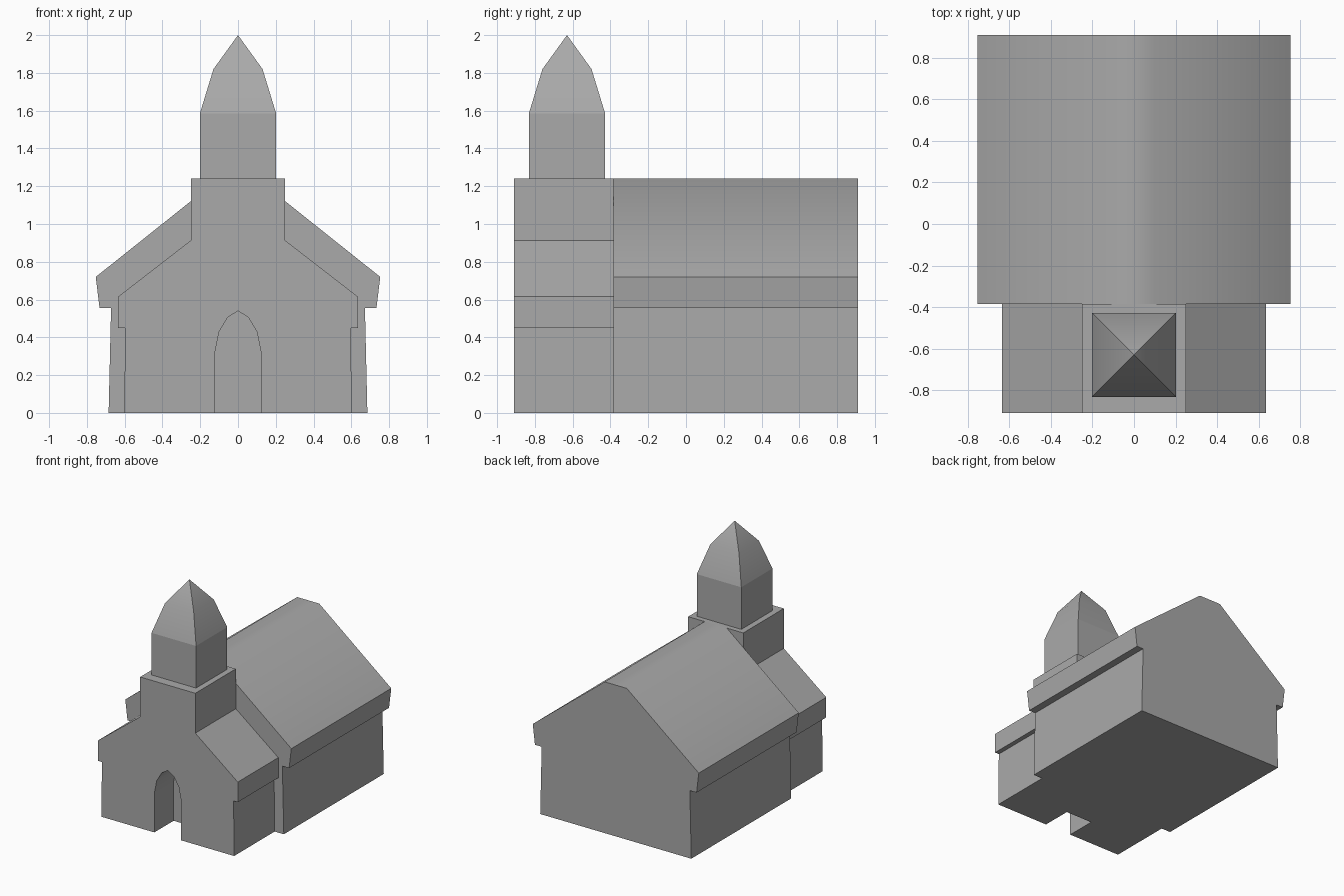
import bpy
import bmesh
import math

cube = bpy.data.objects.get("Cube")
if cube:
    bpy.data.objects.remove(cube, do_unlink=True)

GREY = (0.4, 0.4, 0.4, 1.0)
stone = bpy.data.materials.new("stone_grey")
stone.use_nodes = True
stone.diffuse_color = GREY
stone.node_tree.nodes["Principled BSDF"].inputs["Base Color"].default_value = GREY


def finish(name, bm):
    """Turn a bmesh into a shaded object with the shared material."""
    bmesh.ops.recalc_face_normals(bm, faces=bm.faces)
    mesh = bpy.data.meshes.new(name)
    bm.to_mesh(mesh)
    bm.free()
    mesh.materials.append(stone)
    shade(mesh)
    obj = bpy.data.objects.new(name, mesh)
    bpy.context.scene.collection.objects.link(obj)
    return obj


def shade(mesh):
    for poly in mesh.polygons:
        poly.use_smooth = True
    mesh.set_sharp_from_angle(angle=math.radians(42))


def mirrored_prism(name, half, y0, y1):
    """Mirror a half outline (x, z) across x = 0 and extrude it along y."""
    outline = half + [(-x, z) for x, z in reversed(half) if x > 0]
    bm = bmesh.new()
    face = bm.faces.new([bm.verts.new((x, y0, z)) for x, z in outline])
    moved = bmesh.ops.extrude_face_region(bm, geom=[face])["geom"]
    verts = [v for v in moved if isinstance(v, bmesh.types.BMVert)]
    bmesh.ops.translate(bm, verts=verts, vec=(0, y1 - y0, 0))
    return finish(name, bm)


def square_stack(name, levels, y, tip=None):
    """Stack square rings (half width, z), ending in a cap or a point."""
    bm = bmesh.new()
    corners = [(-1, -1), (1, -1), (1, 1), (-1, 1)]
    rings = [[bm.verts.new((sx * w, y + sy * w, z)) for sx, sy in corners]
             for w, z in levels]
    for low, high in zip(rings, rings[1:]):
        for i in range(4):
            j = (i + 1) % 4
            bm.faces.new((low[i], low[j], high[j], high[i]))
    bm.faces.new(rings[0])
    if tip:
        top = bm.verts.new((0, y, tip))
        for i in range(4):
            bm.faces.new((rings[-1][i], rings[-1][(i + 1) % 4], top))
    else:
        bm.faces.new(rings[-1])
    return finish(name, bm)


FRONT, JOIN, BACK = -0.91, -0.385, 0.91
TOWER_Y = -0.63

# Main hall with overhanging eaves and a narrow flat ridge
mirrored_prism("nave", [(0.685, 0), (0.672, 0.555), (0.733, 0.555),
                        (0.753, 0.72), (0.1, 1.24)], JOIN, BACK)

# Entrance porch with the square tower base rising from its roof
porch = mirrored_prism("porch", [(0.602, 0), (0.597, 0.45), (0.635, 0.45),
                                 (0.635, 0.615), (0.25, 0.913),
                                 (0.25, 1.24)], FRONT, JOIN)

# Arched doorway recess
cutter = mirrored_prism("door_cutter", [(0.122, -0.1), (0.122, 0.32),
                                        (0.1, 0.43), (0.055, 0.505),
                                        (0, 0.54)], FRONT - 0.1, -0.66)
cutter.hide_render = True
cut = porch.modifiers.new("doorway", "BOOLEAN")
cut.operation = "DIFFERENCE"
cut.solver = "EXACT"
cut.object = cutter
bpy.context.view_layer.objects.active = porch
bpy.ops.object.modifier_apply(modifier=cut.name)
bpy.data.objects.remove(cutter, do_unlink=True)
shade(porch.data)

# Bell tower and its two-pitch spire
square_stack("bell_tower", [(0.202, 1.24), (0.202, 1.585)], TOWER_Y)
square_stack("spire", [(0.202, 1.585), (0.13, 1.82)], TOWER_Y, tip=2.0)
